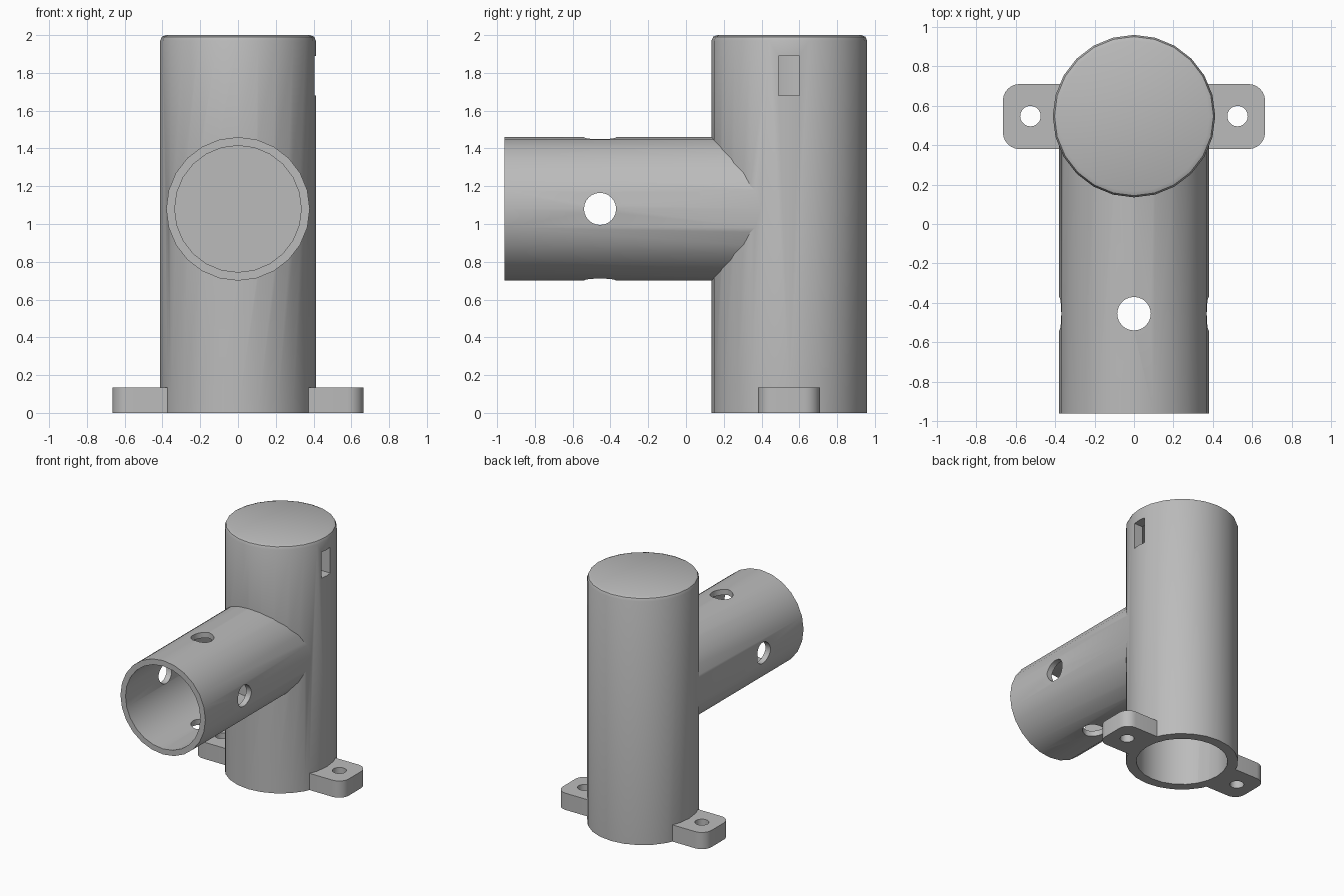
import bpy, bmesh, math
from mathutils import Matrix, Vector

default = bpy.data.objects.get("Cube")
if default:
    bpy.data.objects.remove(default, do_unlink=True)

POST_Y = 0.547    # axis of the upright post
ARM_Z = 1.08      # axis of the horizontal arm
POST_R, ARM_R, BORE_R = 0.412, 0.38, 0.335

grey = bpy.data.materials.new("plain grey")
grey.use_nodes = True
grey.diffuse_color = (0.5, 0.5, 0.5, 1)
grey.node_tree.nodes["Principled BSDF"].inputs["Base Color"].default_value = (0.5, 0.5, 0.5, 1)


def add_object(name, bm):
    bmesh.ops.recalc_face_normals(bm, faces=bm.faces)
    mesh = bpy.data.meshes.new(name)
    bm.to_mesh(mesh)
    bm.free()
    mesh.materials.append(grey)
    obj = bpy.data.objects.new(name, mesh)
    bpy.context.collection.objects.link(obj)
    return obj


def cylinder(name, start, end, radius, sides, top_bevel=0):
    start, end = Vector(start), Vector(end)
    axis = end - start
    turn = axis.to_track_quat('Z', 'Y').to_matrix().to_4x4()
    bm = bmesh.new()
    bmesh.ops.create_cone(bm, cap_ends=True, segments=sides, radius1=radius, radius2=radius,
                          depth=axis.length,
                          matrix=Matrix.Translation((start + end) / 2) @ turn)
    if top_bevel:
        rim = [e for e in bm.edges if all(abs(v.co.z - end.z) < 1e-4 for v in e.verts)]
        bmesh.ops.bevel(bm, geom=rim, offset=top_bevel, segments=2, profile=0.5, affect='EDGES')
    return add_object(name, bm)


def box(name, low, high, corner=0):
    low, high = Vector(low), Vector(high)
    bm = bmesh.new()
    bmesh.ops.create_cube(bm, size=1, matrix=Matrix.Translation((low + high) / 2)
                          @ Matrix.Diagonal((*(high - low), 1)))
    if corner:
        upright = [e for e in bm.edges if abs(e.verts[0].co.z - e.verts[1].co.z) > 1e-4]
        bmesh.ops.bevel(bm, geom=upright, offset=corner, segments=6, profile=0.5, affect='EDGES')
    return add_object(name, bm)


def combine(target, other, operation):
    mod = target.modifiers.new(other.name, 'BOOLEAN')
    mod.operation = operation
    mod.solver = 'EXACT'
    mod.object = other
    bpy.context.view_layer.objects.active = target
    bpy.ops.object.modifier_apply(modifier=mod.name)
    bpy.data.objects.remove(other, do_unlink=True)


# Upright post with the arm and mounting foot merged in
body = cylinder("pipe_bracket", (0, POST_Y, 0), (0, POST_Y, 2), POST_R, 24, 0.03)
combine(body, cylinder("arm", (0, POST_Y, ARM_Z), (0, -0.96, ARM_Z), ARM_R, 24), 'UNION')
combine(body, box("mounting_foot", (-0.665, 0.38, 0), (0.665, 0.71, 0.135), 0.085), 'UNION')

# Blind bores of post and arm
combine(body, cylinder("post_bore", (0, POST_Y, -0.1), (0, POST_Y, 1.93), BORE_R, 24), 'DIFFERENCE')
combine(body, cylinder("arm_bore", (0, -1.1, ARM_Z), (0, 0.13, ARM_Z), BORE_R, 24), 'DIFFERENCE')

# Cross holes through the arm
combine(body, cylinder("side_holes", (-1, -0.455, ARM_Z), (1, -0.455, ARM_Z), 0.085, 24), 'DIFFERENCE')
combine(body, cylinder("vertical_holes", (0, -0.455, 0.5), (0, -0.455, 1.7), 0.085, 24), 'DIFFERENCE')

# Screw holes in the foot
for side in (-1, 1):
    x = side * 0.525
    combine(body, cylinder("screw_hole", (x, POST_Y, -0.1), (x, POST_Y, 0.3), 0.052, 20), 'DIFFERENCE')

# Cable slot on the left of the post
combine(body, box("slot", (0.2, 0.49, 1.68), (0.6, 0.6, 1.89)), 'DIFFERENCE')

bpy.ops.object.select_all(action='DESELECT')
body.select_set(True)
bpy.context.view_layer.objects.active = body
bpy.ops.object.shade_smooth_by_angle(angle=math.radians(30))
